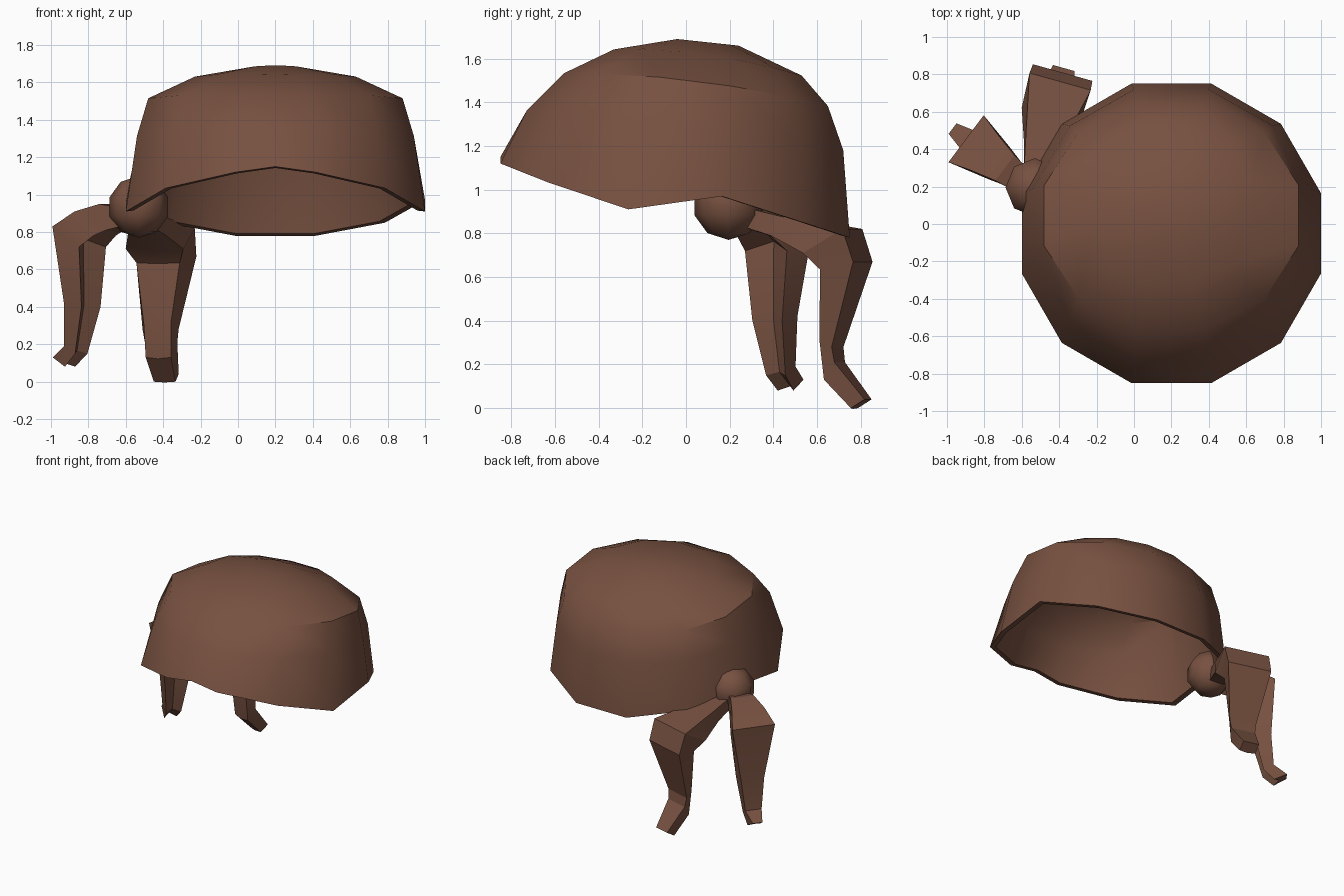
import bpy, bmesh
from math import sin, cos, radians
from mathutils import Vector

cube = bpy.data.objects.get("Cube")
if cube:
    bpy.data.objects.remove(cube, do_unlink=True)

cloth = bpy.data.materials.new("brown cloth")
cloth.use_nodes = True
BROWN = (0.185, 0.082, 0.052, 1)
cloth.diffuse_color = BROWN
cloth.node_tree.nodes["Principled BSDF"].inputs["Base Color"].default_value = BROWN


def finish(bm, name, angle):
    """Turn a bmesh into a coloured object, smooth up to the given angle."""
    bmesh.ops.recalc_face_normals(bm, faces=bm.faces)
    mesh = bpy.data.meshes.new(name)
    bm.to_mesh(mesh)
    bm.free()
    mesh.materials.append(cloth)
    obj = bpy.data.objects.new(name, mesh)
    bpy.context.collection.objects.link(obj)
    bpy.ops.object.select_all(action='DESELECT')
    obj.select_set(True)
    bpy.context.view_layer.objects.active = obj
    bpy.ops.object.shade_smooth_by_angle(angle=radians(angle))


def bridge(bm, a, b):
    for i in range(len(a)):
        j = (i + 1) % len(a)
        bm.faces.new((a[i], a[j], b[j], b[i]))


# Head wrap: tilted twelve-sided rings, with one extra point at the brow
PIVOT = Vector((0.2, -0.05, 1.0))
angles = [-90] + [-75 + 30 * i for i in range(12)]
# half width, front y, front z, back y, back z, rise at the sides
RINGS = [(0.15, -0.04, 1.69, 0.24, 1.66, 0),
         (0.43, -0.33, 1.64, 0.53, 1.52, 0.035),
         (0.68, -0.56, 1.53, 0.65, 1.38, 0.04),
         (0.74, -0.73, 1.36, 0.72, 1.18, 0.02),
         (0.80, -0.85, 1.12, 0.75, 0.78, 0)]
# hem height at each corner, from the front round to the back
HEM = {-90: 1.15, -75: 1.12, -45: 1.035, -15: 0.91, 15: 0.97, 45: 0.85, 75: 0.78}


def wrap_shell(bm, scale):
    """One skin of the wrap, shrunk toward the pivot; returns its hem."""
    loops = []
    for half, fy, fz, by, bz, rise in RINGS:
        loop = []
        for a in angles:
            c, s = cos(radians(a)) / cos(radians(15)), sin(radians(a)) / cos(radians(15))
            if a == -90:
                s = -1
            t = (s + 1) / 2
            z = fz + (bz - fz) * t + rise * c * c
            if half == RINGS[-1][0]:
                z = HEM[a if a <= 90 else 180 - a]
            point = Vector((PIVOT.x + half * c, fy + (by - fy) * t, z))
            loop.append(bm.verts.new(PIVOT + (point - PIVOT) * scale))
        loops.append(loop)
    bm.faces.new(loops[0])
    for upper, lower in zip(loops, loops[1:]):
        bridge(bm, upper, lower)
    return loops[-1]


bm = bmesh.new()
bridge(bm, wrap_shell(bm, 1), wrap_shell(bm, 0.95))
finish(bm, "head_wrap", 35)

# Knot: a low-poly ball tucked under the hem
bm = bmesh.new()
bmesh.ops.create_uvsphere(bm, u_segments=8, v_segments=5, radius=0.165)
bmesh.ops.translate(bm, verts=bm.verts, vec=(-0.53, 0.195, 0.935))
finish(bm, "knot", 50)


def tail(name, start, direction, fold, stations):
    """Sweep a creased strip outward from the knot and down.
    Each station: reach, height and half width of the outer, then the inner side.
    The fold pushes the middle of the inner side in (+) or out (-)."""
    base = Vector((*start, 0))
    out = Vector((*direction, 0)).normalized()
    side = Vector((out.y, -out.x, 0))
    bm = bmesh.new()
    rings = []
    for ro, zo, wo, ri, zi, wi in stations:
        outer = base + out * ro + Vector((0, 0, zo))
        inner = base + out * ri + Vector((0, 0, zi))
        crease = inner.lerp(outer, fold)
        rings.append([bm.verts.new(p) for p in
                      (outer - side * wo, outer + side * wo,
                       inner + side * wi, crease, inner - side * wi)])
    for a, b in zip(rings, rings[1:]):
        bridge(bm, a, b)
    bm.faces.new(rings[0])
    bm.faces.new(rings[-1])
    finish(bm, name, 20)


# Two hanging tails of the tied cloth
tail("right_tail", (-0.53, 0.18), (-0.8, 0.6), 0.4, [
    (0.03, 0.92, 0.06, 0.03, 0.84, 0.06),
    (0.20, 0.95, 0.085, 0.16, 0.81, 0.08),
    (0.34, 0.91, 0.12, 0.23, 0.78, 0.10),
    (0.46, 0.83, 0.157, 0.31, 0.72, 0.12),
    (0.437, 0.42, 0.085, 0.32, 0.40, 0.085),
    (0.456, 0.19, 0.06, 0.385, 0.15, 0.055),
    (0.55, 0.13, 0.035, 0.46, 0.08, 0.045)])
tail("back_tail", (-0.53, 0.28), (0.27, 0.963), -0.1, [
    (0.0, 0.92, 0.06, 0.0, 0.83, 0.06),
    (0.18, 0.88, 0.10, 0.14, 0.79, 0.10),
    (0.50, 0.82, 0.17, 0.31, 0.71, 0.16),
    (0.55, 0.67, 0.165, 0.38, 0.635, 0.12),
    (0.43, 0.28, 0.10, 0.365, 0.31, 0.075),
    (0.44, 0.21, 0.09, 0.385, 0.13, 0.07),
    (0.575, 0.04, 0.06, 0.51, 0.0, 0.06)])
